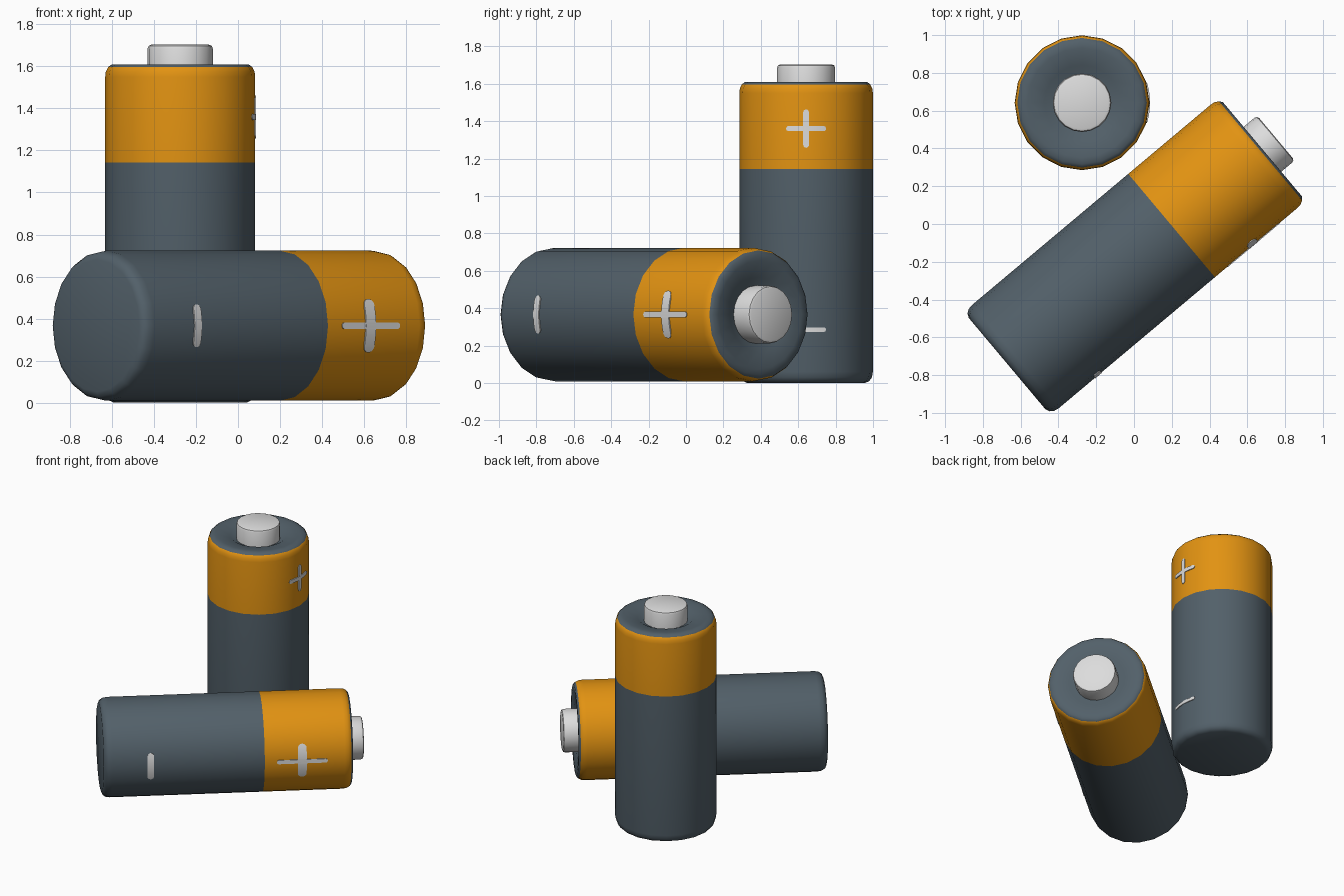
import bpy, bmesh, math
from mathutils import Matrix, Vector

if "Cube" in bpy.data.objects:
    bpy.data.objects.remove(bpy.data.objects["Cube"])

SIDES = 20
R = 0.357


def material(name, rgb):
    m = bpy.data.materials.new(name)
    m.diffuse_color = (*rgb, 1)
    m.use_nodes = True
    m.node_tree.nodes["Principled BSDF"].inputs["Base Color"].default_value = m.diffuse_color
    return m


slate = material("slate_grey", (0.085, 0.117, 0.142))
orange = material("orange", (0.76, 0.29, 0.006))
silver = material("light_grey", (0.72, 0.72, 0.72))


def finish(name, bm, mats, matrix):
    bmesh.ops.recalc_face_normals(bm, faces=bm.faces)
    me = bpy.data.meshes.new(name)
    bm.to_mesh(me)
    bm.free()
    ob = bpy.data.objects.new(name, me)
    bpy.context.collection.objects.link(ob)
    for m in mats:
        me.materials.append(m)
    ob.matrix_world = matrix
    bpy.ops.object.select_all(action='DESELECT')
    ob.select_set(True)
    bpy.context.view_layer.objects.active = ob
    bpy.ops.object.shade_smooth_by_angle(angle=math.radians(40))
    return ob


def lathe(name, profile, mats, matrix, band=()):
    """Turn (radius, height) points around z; segments in band get material 1."""
    bm = bmesh.new()
    rings = []
    for r, z in profile:
        rings.append([bm.verts.new((r * math.cos(a), r * math.sin(a), z))
                      for a in (2 * math.pi * i / SIDES for i in range(SIDES))])
    for k, (a, b) in enumerate(zip(rings, rings[1:])):
        for i in range(SIDES):
            j = (i + 1) % SIDES
            f = bm.faces.new((a[i], a[j], b[j], b[i]))
            f.material_index = int(k in band)
    bm.faces.new(rings[0])
    bm.faces.new(rings[-1])
    return finish(name, bm, mats, matrix)


def stroke(bm, height, length, width, around):
    """Thin round-ended strip hugging the cylinder, facing local +x."""
    cap = [math.pi / 2 * i / 4 for i in range(5)]
    half, w = length / 2, width / 2
    c = min(w, half)
    left = [(-half + c - c * math.cos(t), max(w * math.sin(t), 0.001)) for t in cap]
    mid = [((half - c) * k / 4, w) for k in range(-3, 4)]
    right = [(-u, v) for u, v in reversed(left)]
    rows = []
    for u, v in left + mid + right:
        row = []
        for side, r in ((-v, R - 0.005), (-v, R + 0.003), (v, R + 0.003), (v, R - 0.005)):
            arc, z = (u, side) if around else (side, u)
            a = arc / R
            row.append(bm.verts.new((r * math.cos(a), r * math.sin(a), height + z)))
        rows.append(row)
    for a, b in zip(rows, rows[1:]):
        for i in range(4):
            j = (i + 1) % 4
            bm.faces.new((a[i], a[j], b[j], b[i]))
    bm.faces.new(rows[0])
    bm.faces.new(rows[-1])


def battery(name, matrix, split, top, plus, minus):
    # casing: rounded bottom, orange band, dark dished cap
    profile = [(0.315, 0), (0.338, 0.010), (0.352, 0.030), (R, 0.06), (R, split),
               (R, top - 0.06), (0.354, top - 0.035), (0.343, top - 0.013),
               (0.325, top), (0.29, top), (0.20, top - 0.012), (0.165, top - 0.035)]
    lathe(name + "_casing", profile, [slate, orange], matrix, band=(4, 5, 6))
    # metal contact button
    lathe(name + "_contact", [(0.155, top - 0.05), (0.155, top + 0.075),
                              (0.15, top + 0.088), (0.138, top + 0.093)],
          [silver], matrix)
    # polarity marks: (height, axial length, axial bar width, arc length, arc bar width)
    h, al, aw, tl, tw = plus
    bm = bmesh.new()
    stroke(bm, h, al, aw, False)
    stroke(bm, h, tl, tw, True)
    finish(name + "_plus_mark", bm, [silver], matrix)
    bm = bmesh.new()
    stroke(bm, *minus, True)
    finish(name + "_minus_mark", bm, [silver], matrix)


# standing battery
battery("standing_battery", Matrix.Translation((-0.275, 0.642, 0)), 1.143, 1.61,
        (1.36, 0.205, 0.030, 0.215, 0.028), (0.285, 0.215, 0.024))

# lying battery: local z along the ground at 40 degrees, marks facing front right
ang = math.radians(40)
axis = Vector((math.cos(ang), math.sin(ang), 0))
face = Vector((math.sin(ang), -math.cos(ang), 0))
rot = Matrix((face, axis.cross(face), axis)).transposed().to_4x4()
battery("lying_battery", Matrix.Translation((-0.672, -0.739, 0.366)) @ rot, 1.137, 1.765,
        (1.403, 0.36, 0.030, 0.26, 0.062), (0.33, 0.205, 0.046))
